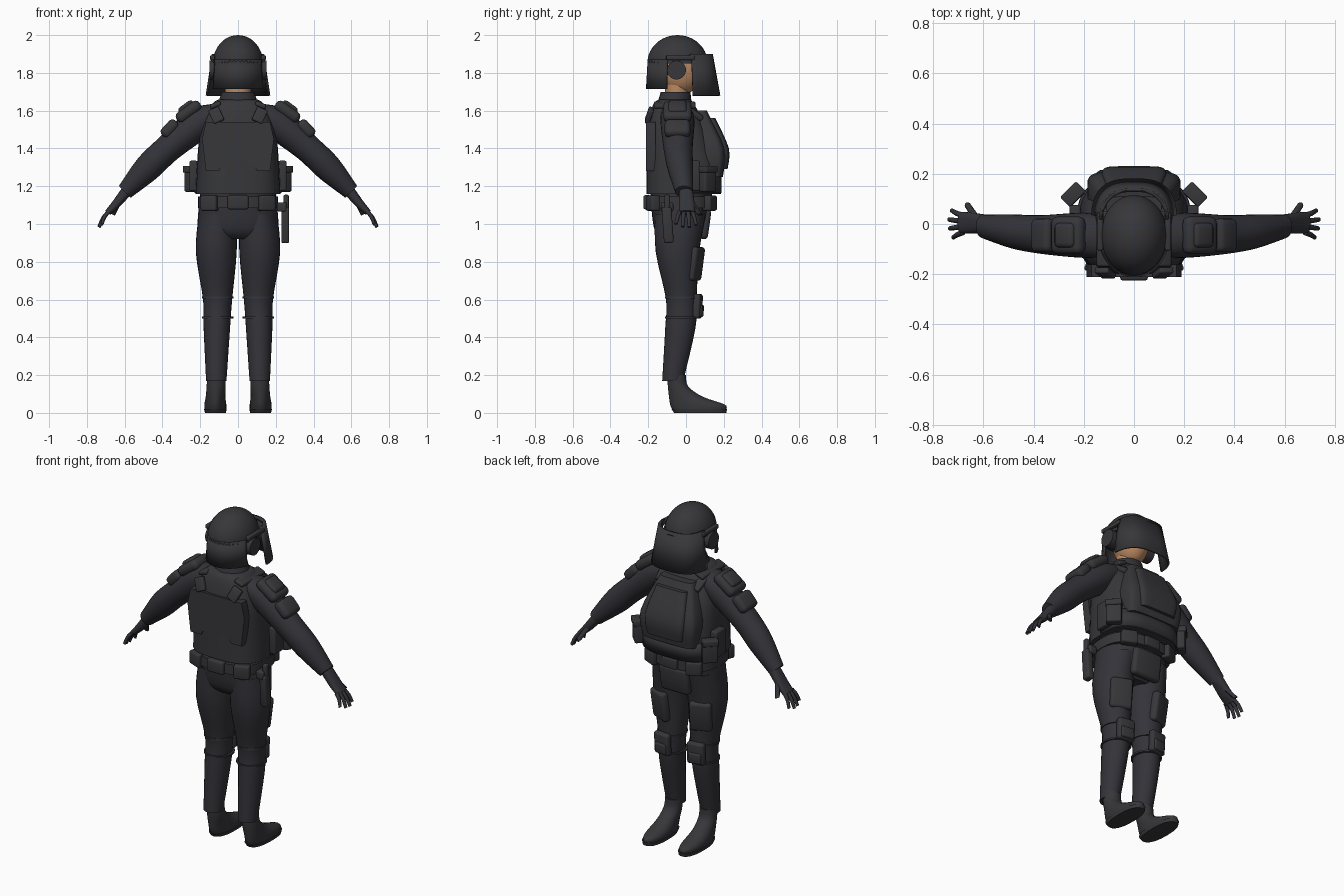
import bpy, bmesh, math
from mathutils import Vector, Matrix, Euler

cube = bpy.data.objects.get("Cube")
if cube:
    bpy.data.objects.remove(cube)


def material(name, rgb):
    mat = bpy.data.materials.new(name)
    mat.use_nodes = True
    mat.diffuse_color = (*rgb, 1)
    shader = mat.node_tree.nodes["Principled BSDF"]
    shader.inputs["Base Color"].default_value = (*rgb, 1)
    return mat


ARMOR = material("charcoal armor", (.038, .038, .043))
CLOTH = material("dark cloth", (.033, .033, .041))
SKIN = material("skin", (.5, .25, .12))


def finish(name, bm, mat, mirror=False, thickness=0):
    """Turn the bmesh into an object with smooth faces and sharp corners."""
    bmesh.ops.recalc_face_normals(bm, faces=bm.faces)
    for face in bm.faces:
        face.smooth = True
    for edge in bm.edges:
        if len(edge.link_faces) == 2 and edge.calc_face_angle() > .7:
            edge.smooth = False
    mesh = bpy.data.meshes.new(name)
    bm.to_mesh(mesh)
    bm.free()
    mesh.materials.append(mat)
    part = bpy.data.objects.new(name, mesh)
    bpy.context.collection.objects.link(part)
    if thickness:
        part.modifiers.new("thickness", 'SOLIDIFY').thickness = thickness
    if mirror:
        part.modifiers.new("mirror", 'MIRROR')


def ellipse_point(angle, power):
    """Point on a unit superellipse; a higher power is boxier."""
    c, s = math.cos(angle), math.sin(angle)
    return math.copysign(abs(c) ** (2 / power), c), math.copysign(abs(s) ** (2 / power), s)


def smooth_path(keys, steps=4):
    """Spline through the key rings."""
    keys = [Vector(key) for key in keys]
    last = len(keys) - 1
    slopes = [(keys[min(i + 1, last)] - keys[max(i - 1, 0)]) / 2 for i in range(last + 1)]
    path = []
    for i in range(last):
        a, b = keys[i], keys[i + 1]
        for step in range(steps):
            t = step / steps
            ease = t * t * (3 - 2 * t)
            path.append(a + (b - a) * ease + slopes[i] * t * (1 - t) ** 2 - slopes[i + 1] * t * t * (1 - t))
    return path + [keys[last]]


def bridge(bm, rows, closed):
    for low, high in zip(rows, rows[1:]):
        count = len(low)
        for i in range(count if closed else count - 1):
            j = (i + 1) % count
            bm.faces.new((low[i], low[j], high[j], high[i]))


def loft(name, keys, mat, axis=(0, 0, 1), power=2, mirror=False, sides=28):
    """Skin over rings (x, y, z, half width, half depth along y) facing the axis."""
    depth = Vector((0, 1, 0))
    width = depth.cross(Vector(axis)).normalized()
    bm = bmesh.new()
    rows = []
    for x, y, z, half_width, half_depth in smooth_path(keys):
        row = []
        for i in range(sides):
            a, b = ellipse_point(math.tau * i / sides, power)
            row.append(bm.verts.new(Vector((x, y, z)) + width * a * half_width + depth * b * half_depth))
        rows.append(row)
    bridge(bm, rows, closed=True)
    bm.faces.new(rows[0])
    bm.faces.new(rows[-1])
    finish(name, bm, mat, mirror)


def shell(name, keys, start, end, power=2, sides=24):
    """Open curved sheet through arcs (centre y, z, half width, half depth)."""
    bm = bmesh.new()
    rows = []
    for y, z, half_width, half_depth in keys:
        row = []
        for i in range(sides + 1):
            a, b = ellipse_point(math.radians(start + (end - start) * i / sides), power)
            row.append(bm.verts.new((a * half_width, y + b * half_depth, z)))
        rows.append(row)
    bridge(bm, rows, closed=False)
    finish(name, bm, ARMOR, thickness=.012)


def box(name, centre, size, turn=(0, 0, 0), bevel=.01, mirror=True):
    bm = bmesh.new()
    bmesh.ops.create_cube(bm, size=1)
    bmesh.ops.scale(bm, vec=size, verts=bm.verts)
    bmesh.ops.bevel(bm, geom=bm.edges[:], offset=bevel, segments=3, profile=.5, affect='EDGES')
    rotation = Euler([math.radians(angle) for angle in turn]).to_matrix().to_4x4()
    bm.transform(Matrix.Translation(centre) @ rotation)
    finish(name, bm, ARMOR, mirror)


def ball(name, centre, radii, mat, lowest):
    """Ellipsoid, cut off below the lowest latitude in degrees."""
    x, y, z = centre
    rx, ry, rz = radii
    rings = []
    for i in range(7):
        t = math.radians(lowest + (88 - lowest) * i / 6)
        rings.append((x, y, z + rz * math.sin(t), rx * math.cos(t), ry * math.cos(t)))
    loft(name, rings, mat, sides=36)


def digit(name, points, radius):
    """Mirrored finger that narrows along its points."""
    rings = [(*point, radius * (1 - i / 8), radius * (1 - i / 8)) for i, point in enumerate(points)]
    loft(name, rings, CLOTH, axis=points[-1] - points[0], mirror=True, sides=10)


# Head and neck
ball("head", (0, -.025, 1.81), (.09, .11, .125), SKIN, lowest=-88)
loft("neck", [(0, -.05, 1.6, .068, .062), (0, -.045, 1.8, .068, .065)], SKIN)

# Helmet with neck guard, visor and ear cups
ball("helmet_dome", (0, -.045, 1.85), (.133, .16, .15), ARMOR, lowest=0)
shell("helmet_neck_guard", [(-.045, 1.715, .143, .167), (-.045, 1.87, .132, .158)], start=200, end=340)
shell("visor", [(0, 1.68, .172, .182), (0, 1.9, .138, .142)], start=6, end=174, power=2.8)
shell("visor_rim", [(-.02, 1.88, .145, .166), (-.02, 1.9, .14, .16)], start=10, end=170, power=2.5)
loft("ear_cup", [(.09, -.05, 1.815, .05, .05), (.15, -.05, 1.815, .05, .05)], ARMOR, axis=(1, 0, 0), mirror=True)
box("visor_bracket", centre=(.135, -.03, 1.88), size=(.025, .15, .025), bevel=.006)
box("ear_cup_bracket", centre=(.13, -.05, 1.85), size=(.02, .035, .07), bevel=.006)

# Torso vest and collar
loft("vest", [(0, -.013, 1.16, .224, .197), (0, -.015, 1.3, .218, .194), (0, -.045, 1.5, .198, .16),
              (0, -.065, 1.63, .14, .11), (0, -.06, 1.66, .1, .08)], ARMOR, power=3)
loft("collar", [(0, -.065, 1.6, .12, .1), (0, -.055, 1.7, .085, .078)], CLOTH)
loft("chest_plate", [(0, .125, 1.25, .175, .07), (0, .125, 1.4, .183, .08), (0, .05, 1.6, .11, .06)], ARMOR, power=5)
loft("chest_panel", [(0, .155, 1.29, .12, .065), (0, .16, 1.4, .13, .067), (0, .1, 1.56, .1, .055)], ARMOR, power=6)
shell("abdomen_band", [(-.012, 1.165, .23, .2), (-.012, 1.27, .228, .2)], start=0, end=180, power=3)

# Back panel with an arched lower edge
bm = bmesh.new()
outline = [(-.17, 1.28), (-.19, 1.45), (-.17, 1.54), (.17, 1.54), (.19, 1.45), (.17, 1.28)]
for i in range(11):
    angle = math.pi * i / 10
    outline.append((math.cos(angle) / 10, 1.28 + math.sin(angle) / 22))
panel = bm.faces.new([bm.verts.new((x, -.211, z)) for x, z in outline])
extruded = bmesh.ops.extrude_face_region(bm, geom=[panel])["geom"]
bmesh.ops.translate(bm, vec=(0, .05, 0), verts=[v for v in extruded if isinstance(v, bmesh.types.BMVert)])
finish("back_panel", bm, ARMOR)

# Straps and pouches on the vest
box("back_strap_buckle", centre=(.115, -.195, 1.575), size=(.06, .025, .08), turn=(-18, 25, 0), bevel=.007)
box("shoulder_strap", centre=(.12, -.06, 1.63), size=(.06, .22, .025), turn=(0, 22, 0))
box("front_strap", centre=(.125, .045, 1.585), size=(.05, .1, .03), turn=(-35, 15, 0))
box("vest_corner_pouch", centre=(.24, .115, 1.235), size=(.085, .05, .13), turn=(0, 0, -45))
box("vest_pouch_flap", centre=(.243, .118, 1.29), size=(.09, .056, .035), turn=(0, 0, -45), bevel=.006)
box("vest_side_pouch", centre=(.235, .03, 1.255), size=(.045, .09, .16))

# Sleeves and shoulder pads
loft("sleeve", [(.1, -.05, 1.6, .05, .08), (.2, -.045, 1.54, .086, .09), (.37, -.042, 1.4, .074, .077),
                (.48, -.03, 1.295, .072, .068), (.6, -.01, 1.17, .044, .047)],
     CLOTH, axis=(1, 0, -.96), mirror=True)
box("shoulder_pad", centre=(.262, -.045, 1.595), size=(.15, .15, .06), turn=(0, 36, 0), bevel=.026)
box("shoulder_pad_cap", centre=(.268, -.045, 1.61), size=(.095, .1, .06), turn=(0, 36, 0), bevel=.02)
box("upper_arm_pad", centre=(.362, -.045, 1.505), size=(.105, .135, .06), turn=(0, 47, 0), bevel=.024)

# Hands
loft("palm", [(.585, 0, 1.18, .03, .036), (.65, .004, 1.1, .023, .042), (.69, .005, 1.06, .017, .042)],
     CLOTH, axis=(.65, 0, -.75), power=2.5, mirror=True)
for name, spread, reach in (("little", -1.5, 0), ("ring", -.5, .014), ("middle", .5, .017), ("index", 1.5, .006)):
    knuckle = Vector((.682, spread / 45, 1.068))
    tip = Vector((.72 + reach, spread / 28, 1 - reach))
    bend = (knuckle + tip) / 2 + Vector((.005, 0, .005))
    digit(name + "_finger", [knuckle, bend, tip], radius=.012)
digit("thumb", [Vector((.63, .025, 1.12)), Vector((.663, .074, 1.05))], radius=.015)

# Pelvis and legs
loft("pelvis", [(0, -.035, .92, .17, .09), (0, -.035, .98, .213, .135), (0, -.025, 1.17, .2, .165)], CLOTH, power=2.3)
loft("trouser_leg", [(.115, -.07, .17, .054, .056), (.112, -.03, .45, .07, .08), (.108, -.025, .6, .077, .081),
                     (.115, -.045, .85, .108, .115), (.108, -.03, 1.05, .1, .135)], CLOTH, mirror=True)
box("thigh_pad", centre=(.135, .05, .79), size=(.125, .05, .18), turn=(-8, 0, -22), bevel=.018)
box("knee_pad", centre=(.112, .062, .565), size=(.105, .04, .13), turn=(-3, 0, -8), bevel=.014)
box("knee_pad_plate", centre=(.113, .075, .54), size=(.08, .03, .065), turn=(-3, 0, -8))
for name, height in (("lower_knee_strap", .5), ("upper_knee_strap", .605)):
    loft(name, [(.108, -.024, z, .083, .088) for z in (height, height + .01)], ARMOR, mirror=True)

# Boots
loft("boot_sole", [(.12, .075, 0, .055, .138), (.12, .07, .02, .06, .147)], ARMOR, power=2.4, mirror=True)
loft("boot", [(.12, .07, .02, .058, .144), (.12, .06, .045, .058, .144), (.119, 0, .085, .052, .09),
              (.116, -.042, .14, .05, .054), (.115, -.05, .2, .049, .05)], ARMOR, mirror=True)

# Belt, its pouches and the baton holder
loft("belt", [(0, -.028, z, .213, .18) for z in (1.085, 1.145)], ARMOR, power=2.6)
box("belt_back_pouch", centre=(0, -.205, 1.115), size=(.11, .04, .075), mirror=False)
box("belt_rear_pouch", centre=(.15, -.175, 1.11), size=(.09, .05, .08), turn=(0, 0, 22))
box("belt_front_pouch", centre=(.14, .125, 1.11), size=(.09, .05, .08), turn=(0, 0, -25))
box("belt_buckle", centre=(0, .155, 1.115), size=(.1, .02, .06), bevel=.006, mirror=False)
box("groin_pouch", centre=(0, .1, 1), size=(.19, .05, .16), turn=(-8, 0, 0), bevel=.02, mirror=False)
box("baton_holder", centre=(.25, -.097, .995), size=(.042, .052, .19), turn=(4, 0, 0), mirror=False)
box("baton_grip", centre=(.255, -.1, 1.11), size=(.028, .03, .09), bevel=.008, mirror=False)
box("holder_loop", centre=(.232, -.1, 1.09), size=(.05, .065, .05), mirror=False)
